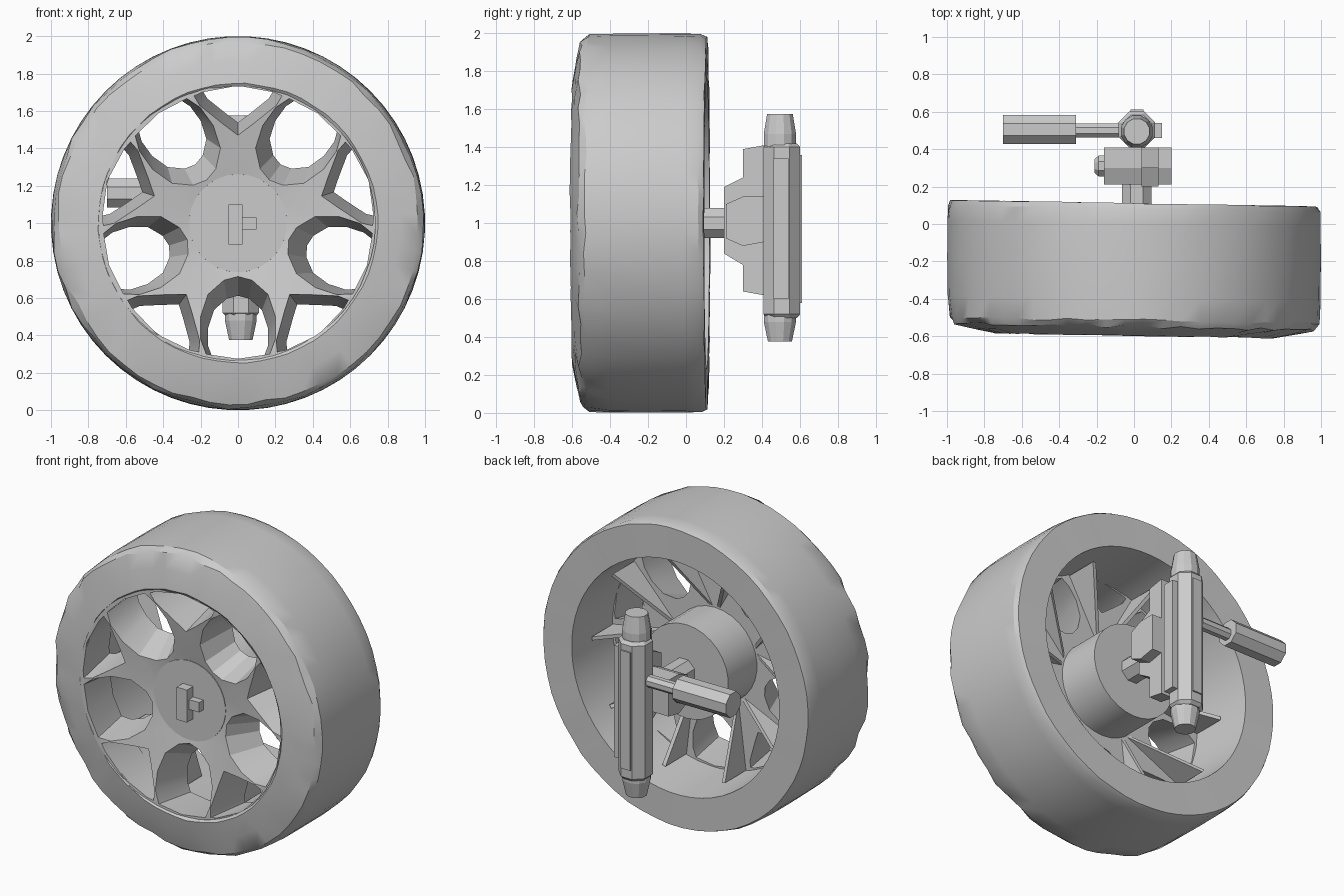
import bpy, bmesh, math, random
from mathutils import Vector

if "Cube" in bpy.data.objects:
    bpy.data.objects.remove(bpy.data.objects["Cube"])

random.seed(4)
GREY = bpy.data.materials.new("plain grey")
GREY.diffuse_color = (0.6, 0.6, 0.6, 1)
GREY.use_nodes = True
GREY.node_tree.nodes["Principled BSDF"].inputs["Base Color"].default_value = GREY.diffuse_color
C = 1.0  # height of the wheel axis


def finish(name, bm, smooth=None):
    bmesh.ops.recalc_face_normals(bm, faces=bm.faces[:])
    me = bpy.data.meshes.new(name)
    bm.to_mesh(me)
    bm.free()
    me.materials.append(GREY)
    ob = bpy.data.objects.new(name, me)
    bpy.context.collection.objects.link(ob)
    if smooth:
        bpy.ops.object.select_all(action='DESELECT')
        ob.select_set(True)
        bpy.context.view_layer.objects.active = ob
        bpy.ops.object.shade_smooth_by_angle(angle=math.radians(smooth))
    return ob


def lathe(name, profile, sides, origin, axis, closed=False, smooth=None, jitter=None):
    """Spin (radius, distance) points about an axis; open profiles get end caps."""
    bm = bmesh.new()
    rot = Vector((0, 0, 1)).rotation_difference(Vector(axis)).to_matrix()
    rings = []
    for i, (r, d) in enumerate(profile):
        ring = []
        for k in range(sides):
            a = 2 * math.pi * (k + 0.5) / sides
            j = jitter[i] if jitter else 0
            rr, dd = r - random.uniform(0, j), d + random.uniform(-j, j) * 0.5
            ring.append(bm.verts.new(Vector(origin) + rot @ Vector((rr * math.cos(a), rr * math.sin(a), dd))))
        rings.append(ring)
    n = len(rings)
    for i in range(n if closed else n - 1):
        p, q = rings[i], rings[(i + 1) % n]
        for k in range(sides):
            m = (k + 1) % sides
            bm.faces.new((p[k], p[m], q[m], q[k]))
    if not closed:
        bm.faces.new(rings[0])
        bm.faces.new(rings[-1])
    return finish(name, bm, smooth)


def prism(name, outline, x0, x1):
    """Extrude a (y, z) outline along x."""
    bm = bmesh.new()
    f = bm.faces.new([bm.verts.new((x0, y, z)) for y, z in outline])
    ext = bmesh.ops.extrude_face_region(bm, geom=[f])
    bmesh.ops.translate(bm, vec=(x1 - x0, 0, 0), verts=[v for v in ext["geom"] if isinstance(v, bmesh.types.BMVert)])
    return finish(name, bm)


def box(name, x0, x1, y0, y1, z0, z1):
    return prism(name, [(y0, z0), (y1, z0), (y1, z1), (y0, z1)], x0, x1)


# Tyre with a shallow conical front, worn shoulders and an open inner barrel
tyre = lathe("tyre",
             [(0.77, 0.11), (0.735, -0.585), (0.75, -0.597), (0.87, -0.575), (0.975, -0.548), (0.998, -0.515),
              (1.0, -0.40), (1.0, -0.20), (1.0, 0.0), (1.0, 0.08), (0.985, 0.11)],
             60, (0, 0, C), (0, 1, 0), True, 28,
             [0, 0.004, 0.006, 0.004, 0.02, 0.016, 0.004, 0, 0.003, 0.01, 0.005])
for v in tyre.data.vertices:
    v.co.y -= 0.018 * v.co.x

# Spoke wheel: five wide arched windows and five notches, closing in towards the rear
WINDOW = [(0.285, 0.0), (0.305, 0.075), (0.38, 0.16), (0.50, 0.20), (0.62, 0.20), (0.70, 0.17),
          (0.725, 0.0)]
NOTCH = [(0.47, 0.0), (0.53, 0.08), (0.63, 0.205), (0.68, 0.235), (0.70, 0.19), (0.735, 0.0)]
REAR = -0.30


def dish(r):
    return -0.50 - 0.085 * min(1, max(0, (r - 0.26) / 0.42))


def hole_loop(half, deg, back):
    """Mirror half an outline; the rear copy shrinks towards the rim."""
    pts = half + [(u, -w) for u, w in half[-2:0:-1]]
    end, shrink, push = half[-1][0], 0.8 if back else 1, 0.015 if back else 0
    a = math.radians(deg)
    out = []
    for u, w in pts:
        u, w = end + push + (u - end) * shrink, w * shrink
        out.append((u * math.cos(a) - w * math.sin(a), u * math.sin(a) + w * math.cos(a)))
    return out


def circle(r, n):
    return [(r * math.cos(2 * math.pi * k / n), r * math.sin(2 * math.pi * k / n)) for k in range(n)]


bm = bmesh.new()
sides = []
for back in (False, True):
    loops = [circle(0.76 if back else 0.745, 60), circle(0.26, 30)]
    for i in range(5):
        loops.append(hole_loop(WINDOW, 54 + 72 * i, back))
        loops.append(hole_loop(NOTCH, 90 + 72 * i, back))
    made, edges = [], []
    for lp in loops:
        vs = [bm.verts.new((x, REAR if back else dish(math.hypot(x, z)), z + C)) for x, z in lp]
        edges += [bm.edges.new((vs[k], vs[(k + 1) % len(vs)])) for k in range(len(vs))]
        made.append(vs)
    bmesh.ops.triangle_fill(bm, use_beauty=True, use_dissolve=False, edges=edges, normal=(0, -1, 0))
    sides.append(made)
for front, rear in zip(*sides):
    for k in range(len(front)):
        m = (k + 1) % len(front)
        bm.faces.new((front[k], front[m], rear[m], rear[k]))
finish("spokes", bm, 25)

# Pointed fins behind each spoke branch, running from the drum out to the barrel
bm = bmesh.new()
for i in range(5):
    for s in (-1, 1):
        a0, a1 = (math.radians(90 + 72 * i + s * d) for d in (5, 19))
        ring = []
        for off in (-0.012, 0.012):
            ring.append([bm.verts.new((r * math.cos(a) - off * math.sin(a), y, C + r * math.sin(a) + off * math.cos(a)))
                         for r, a, y in ((0.32, a0, REAR), (0.745, a1, REAR), (0.745, a1, -0.08))])
        bm.faces.new(ring[0])
        bm.faces.new(ring[1])
        for k in range(3):
            m = (k + 1) % 3
            bm.faces.new((ring[0][k], ring[0][m], ring[1][m], ring[1][k]))
finish("rear_fins", bm)

# Hub drum, cap cross and axle
lathe("hub_drum", [(0.262, -0.505), (0.265, -0.32), (0.31, -0.31), (0.31, 0.0)], 30, (0, 0, C), (0, 1, 0), smooth=30)
box("hub_cross_upright", -0.05, 0.025, -0.57, -0.49, 0.885, 1.10)
box("hub_cross_bar", -0.05, 0.10, -0.55, -0.49, 0.965, 1.03)
lathe("axle", [(0.085, -0.02), (0.085, 0.24)], 8, (0.015, 0, C), (0, 1, 0))

# Steering knuckle: tall plate beside the strut, block on the axle, small knob
prism("knuckle_plate", [(0.20, 0.84), (0.20, 1.19), (0.30, 1.24), (0.30, 1.39), (0.41, 1.41),
                        (0.41, 0.62), (0.30, 0.64), (0.30, 0.78)], 0.04, 0.13)
prism("knuckle_block", [(0.21, 0.92), (0.21, 1.10), (0.30, 1.14), (0.41, 1.14), (0.41, 0.90), (0.30, 0.88)], -0.16, 0.20)
lathe("knuckle_knob", [(0.06, 0), (0.06, 0.05), (0.04, 0.07)], 8, (-0.14, 0.31, 1.02), (-1, 0, 0))

# Upright strut with tapered ends
lathe("strut_body", [(0.085, 0.50), (0.105, 0.52), (0.105, 1.40), (0.085, 1.42)], 8, (0.015, 0.505, 0), (0, 0, 1))
lathe("strut_core", [(0.065, 0.375), (0.088, 0.48), (0.088, 1.47), (0.07, 1.575)], 12, (0.015, 0.495, 0), (0, 0, 1))
box("strut_rail", -0.02, 0.05, 0.58, 0.612, 0.58, 1.36)
box("strut_side_lug", 0.10, 0.15, 0.46, 0.54, 0.60, 1.34)

# Steering arm reaching sideways
lathe("arm_rod", [(0.04, 0.05), (0.04, 0.34)], 8, (0, 0.50, 1.15), (-1, 0, 0))
lathe("arm_sleeve", [(0.084, 0.31), (0.084, 0.70)], 8, (0, 0.505, 1.16), (-1, 0, 0))
